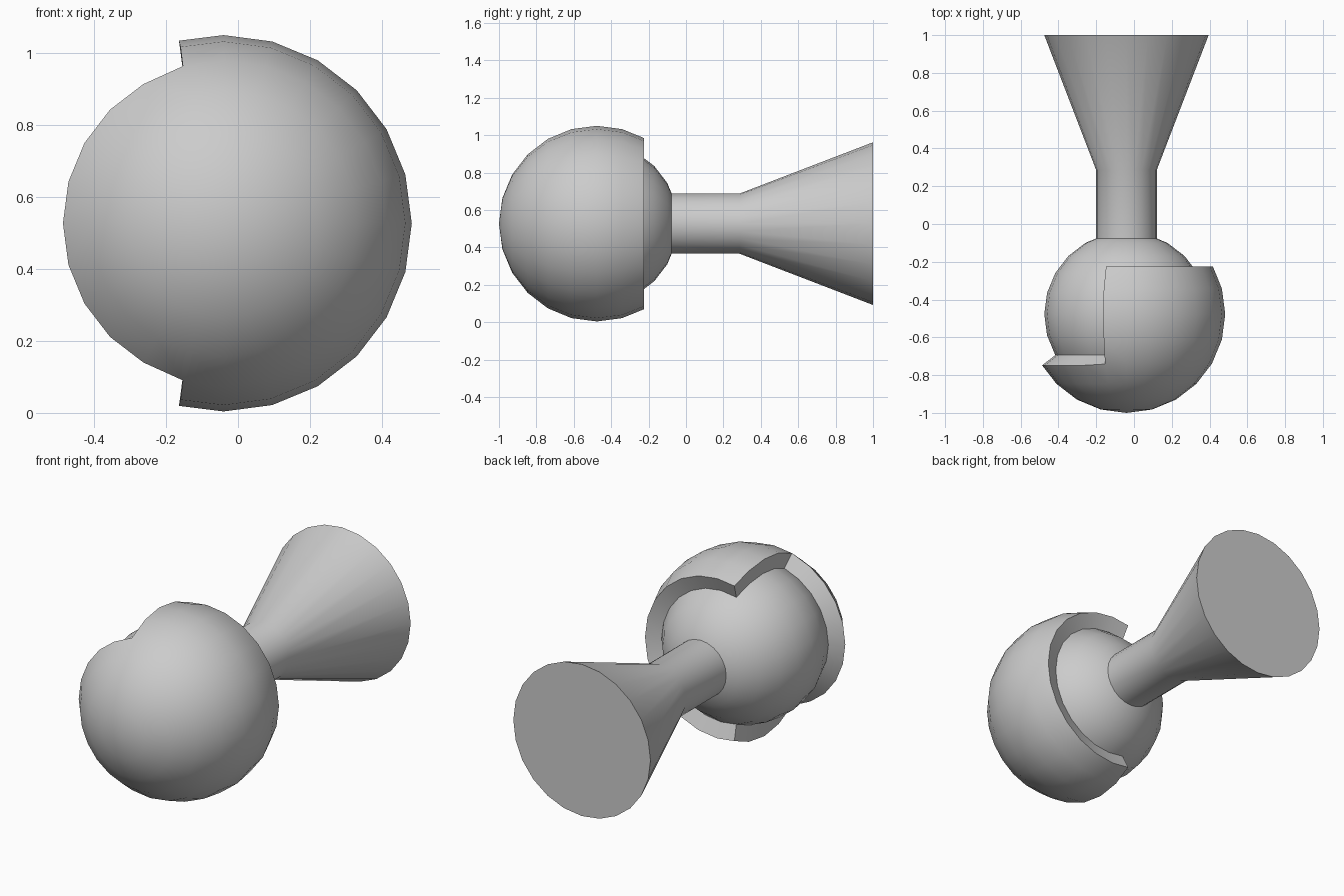
import bpy, bmesh, math
from mathutils import Matrix, Vector

if "Cube" in bpy.data.objects:
    bpy.data.objects.remove(bpy.data.objects["Cube"])

CENTRE = Vector((-0.04, -0.477, 0.527))
R, THICK, SEGS = 0.435, 0.088, 24


def make_object(name, bm, location):
    mesh = bpy.data.meshes.new(name)
    bm.to_mesh(mesh)
    bm.free()
    ob = bpy.data.objects.new(name, mesh)
    ob.location = location
    bpy.context.collection.objects.link(ob)
    return ob


def smooth(ob):
    bpy.ops.object.select_all(action='DESELECT')
    ob.select_set(True)
    bpy.context.view_layer.objects.active = ob
    for mod in list(ob.modifiers):
        bpy.ops.object.modifier_apply(modifier=mod.name)
    bpy.ops.object.shade_smooth_by_angle(angle=math.radians(30))


def sphere():
    # poles point along y
    bm = bmesh.new()
    bmesh.ops.create_uvsphere(bm, u_segments=SEGS, v_segments=12, radius=R,
                              matrix=Matrix.Rotation(-math.pi / 2, 4, 'X'))
    return bm


# inner ball
smooth(make_object("ball", sphere(), CENTRE))

# socket shell: full cup in front, reaching further back on the right side
bm = sphere()
remove = []
for f in bm.faces:
    c = f.calc_center_median()
    lat = math.degrees(math.asin(c.normalized().y))
    lon = abs(math.degrees(math.atan2(c.z, c.x)))
    if lat > 30 or (lat > -30 and lon > 105):
        remove.append(f)
bmesh.ops.delete(bm, geom=remove, context='FACES')
shell = make_object("socket_shell", bm, CENTRE)
mod = shell.modifiers.new("thickness", 'SOLIDIFY')
mod.thickness = THICK
mod.offset = 1
smooth(shell)

# neck flaring into a cone, revolved around y
bm = bmesh.new()
rings = []
for y, r in [(-0.15, 0.161), (0.287, 0.161), (1.0, 0.435)]:
    rings.append([bm.verts.new((r * math.cos(a), y, r * math.sin(a)))
                  for a in (2 * math.pi * i / SEGS for i in range(SEGS))])
for lo, hi in zip(rings, rings[1:]):
    for i in range(SEGS):
        j = (i + 1) % SEGS
        bm.faces.new((lo[i], lo[j], hi[j], hi[i]))
bm.faces.new(rings[0])
bm.faces.new(rings[-1])
bmesh.ops.recalc_face_normals(bm, faces=bm.faces)
smooth(make_object("flared_neck", bm, (CENTRE.x, 0, CENTRE.z)))
